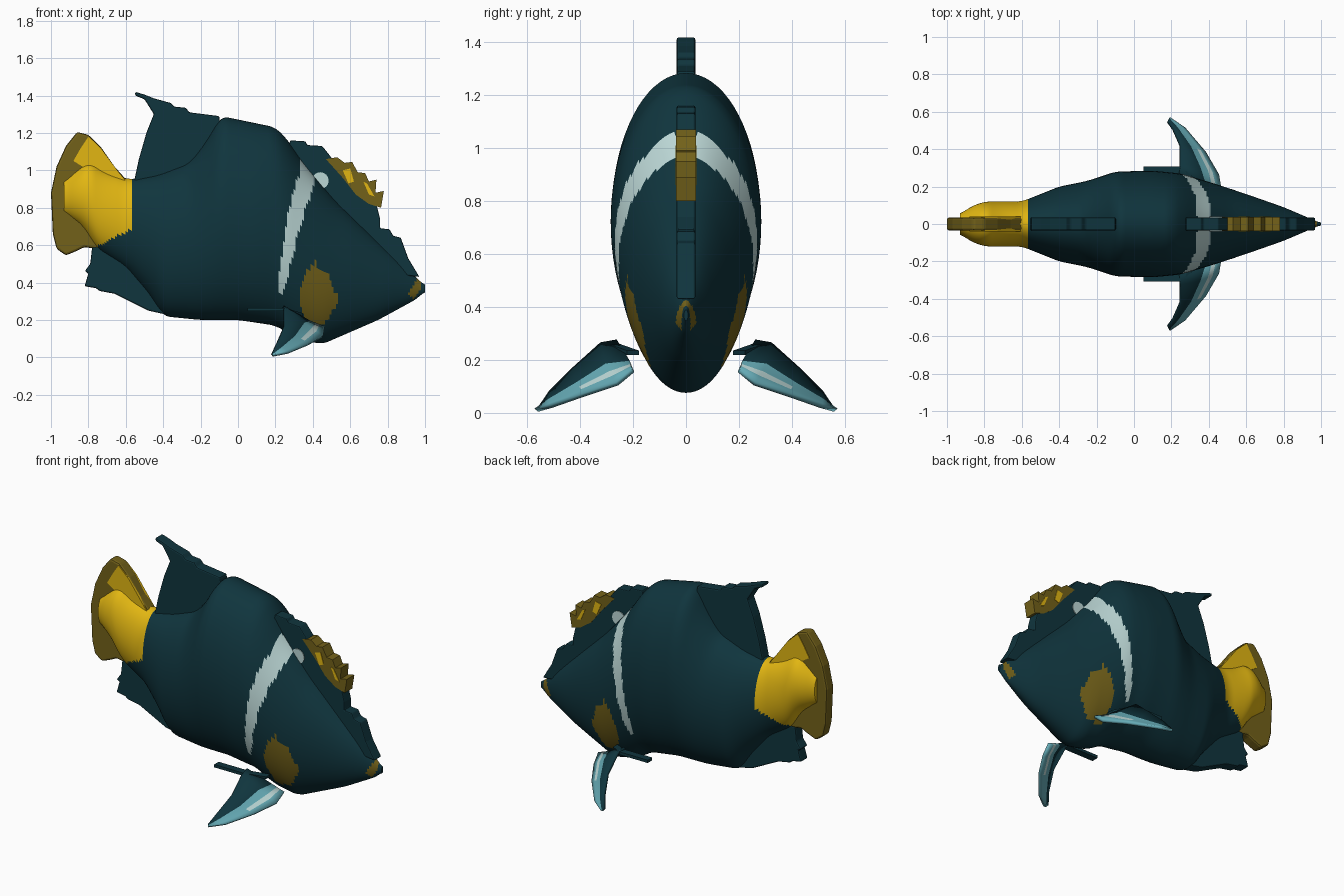
import bpy, bmesh, math
from mathutils import Vector

cube = bpy.data.objects.get("Cube")
if cube:
    bpy.data.objects.remove(cube, do_unlink=True)


def material(name, red, green, blue):
    mat = bpy.data.materials.new(name)
    mat.use_nodes = True
    colour = (red, green, blue, 1)
    mat.diffuse_color = colour
    shader = mat.node_tree.nodes["Principled BSDF"]
    shader.inputs["Base Color"].default_value = colour
    shader.inputs["Roughness"].default_value = .7
    return mat


TEAL = material("dark teal", .005, .035, .047)
YELLOW = material("bright yellow", .76, .47, .006)
OLIVE = material("olive", .17, .12, .01)
PALE = material("pale grey", .5, .68, .67)
BLUE = material("fin blue", .13, .4, .46)


def finish(name, bm, materials, smooth_angle=None):
    """Turn a bmesh into a named object with its materials."""
    bmesh.ops.recalc_face_normals(bm, faces=bm.faces[:])
    mesh = bpy.data.meshes.new(name)
    bm.to_mesh(mesh)
    bm.free()
    for mat in materials:
        mesh.materials.append(mat)
    obj = bpy.data.objects.new(name, mesh)
    bpy.context.collection.objects.link(obj)
    if smooth_angle:
        bpy.ops.object.select_all(action="DESELECT")
        bpy.context.view_layer.objects.active = obj
        obj.select_set(True)
        bpy.ops.object.shade_smooth_by_angle(angle=math.radians(smooth_angle))
    return obj


def plate(name, outline, mat, thickness=.07, bevel=0):
    """Upright slab on the centre plane, from an (x, z) outline."""
    bm = bmesh.new()
    base = bm.faces.new([bm.verts.new((x, -thickness / 2, z)) for x, z in outline])
    grown = bmesh.ops.extrude_face_region(bm, geom=[base])["geom"]
    moved = [item for item in grown if isinstance(item, bmesh.types.BMVert)]
    bmesh.ops.translate(bm, verts=moved, vec=(0, thickness, 0))
    obj = finish(name, bm, [mat])
    if bevel:
        modifier = obj.modifiers.new("soft_edge", "BEVEL")
        modifier.width = bevel
        modifier.segments = 2
    return obj


def sample(profile, x):
    """Linear interpolation along (x, value) pairs."""
    for (xa, a), (xb, b) in zip(profile, profile[1:]):
        if x <= xb:
            return a + (b - a) * max(0, x - xa) / (xb - xa)
    return profile[-1][1]


def soft(profile, x, reach=.03):
    return sum(sample(profile, x + reach * k / 2) for k in range(-2, 3)) / 5


def inside(outline, x, z):
    """Even-odd test for painted regions."""
    hit = False
    for (xa, za), (xb, zb) in zip(outline, outline[1:] + outline[:1]):
        if (za > z) != (zb > z) and x < xa + (xb - xa) * (z - za) / (zb - za):
            hit = not hit
    return hit


# Body profiles: back line, belly line and half width along the length
back = [(-.93, .95), (-.88, .99), (-.8, 1.05), (-.7, .99), (-.58, .95), (-.42, .98),
        (-.26, 1.04), (-.18, 1.14), (-.09, 1.29), (.2, 1.23), (.26, 1.17), (.35, 1.04),
        (.52, .84), (.75, .62), (.9, .48), (1, .38)]
belly = [(-.93, .77), (-.82, .69), (-.76, .58), (-.6, .48), (-.47, .33), (-.4, .22),
         (-.2, .2), (0, .2), (.2, .17), (.32, .1), (.45, .07), (.75, .2), (.97, .32), (1, .36)]
width = [(-.93, .05), (-.88, .09), (-.8, .12), (-.6, .12), (-.5, .16), (-.4, .2),
         (-.25, .23), (-.1, .28), (.1, .285), (.25, .27), (.45, .21), (.6, .16), (.8, .09), (1, .004)]

# Painted regions on the body sides
stripe = [(.34, 1.1), (.33, .99), (.29, .86), (.25, .68), (.21, .35), (.24, .35),
          (.27, .45), (.325, .68), (.37, .82), (.41, .93), (.4, 1.1)]
cheek = [(.41, .51), (.35, .44), (.325, .31), (.36, .17), (.46, .17), (.54, .31), (.48, .44)]
lip = [(.97, .44), (.91, .34), (.94, .31), (.98, .37)]

# Body: elliptical loft from tail root to snout
STATIONS, SIDES = 170, 72
bm = bmesh.new()
rings = []
for i in range(STATIONS + 1):
    x = -.93 + 1.93 * i / STATIONS
    high, low, half = soft(back, x), soft(belly, x), soft(width, x)
    ring = []
    for k in range(SIDES):
        angle = math.tau * k / SIDES
        ring.append(bm.verts.new((x, half * math.cos(angle),
                                  (high + low) / 2 + (high - low) / 2 * math.sin(angle))))
    rings.append(ring)
for a, b in zip(rings, rings[1:]):
    for k in range(SIDES):
        j = (k + 1) % SIDES
        bm.faces.new((a[k], a[j], b[j], b[k]))
bm.faces.new(rings[0])
bm.faces.new(rings[-1])
for face in bm.faces:
    x, _, z = face.calc_center_median()
    if x < -.57 and z > .67 + .5 * (x + .6):
        face.material_index = 1
    elif inside(cheek, x, z) or inside(lip, x, z):
        face.material_index = 2
    elif inside(stripe, x, z):
        face.material_index = 3
finish("body", bm, [TEAL, YELLOW, OLIVE, PALE], 50)

# Fins along the centre plane
plate("rear_dorsal_fin", [(-.56, .92), (-.53, 1.06), (-.49, 1.2), (-.45, 1.3), (-.5, 1.38),
      (-.55, 1.4), (-.55, 1.42), (-.5, 1.405), (-.45, 1.385), (-.36, 1.36), (-.34, 1.34),
      (-.28, 1.335), (-.26, 1.31), (-.1, 1.29), (-.08, 1.1), (-.3, .9)], TEAL, bevel=.008)
plate("front_dorsal_fin", [(.28, 1.16), (.36, 1.155), (.37, 1.135), (.45, 1.13), (.49, 1.08),
      (.55, 1), (.65, .89), (.74, .82), (.76, .74), (.76, .69), (.81, .685), (.83, .65),
      (.87, .64), (.91, .53), (.97, .43), (.8, .45), (.5, .7), (.25, 1.05)], TEAL, bevel=.006)
plate("anal_fin", [(-.39, .23), (-.48, .25), (-.58, .3), (-.66, .34), (-.74, .355), (-.76, .37),
      (-.82, .38), (-.8, .45), (-.82, .46), (-.79, .5), (-.78, .59), (-.6, .6), (-.4, .4)],
      TEAL, bevel=.008)

# Jagged crest with bright flecks
plate("crest", [(.47, 1.06), (.53, 1.07), (.57, 1.04), (.61, 1.045), (.64, .99), (.68, .985),
      (.7, .94), (.74, .95), (.735, .88), (.78, .89), (.765, .8), (.7, .82), (.63, .87),
      (.56, .96)], OLIVE, .074)
flecks = [[(.56, 1), (.6, 1.01), (.62, .94), (.59, .93)], [(.67, .94), (.69, .93), (.73, .86), (.7, .87)]]
for number, outline in enumerate(flecks):
    plate(f"crest_fleck_{number + 1}", outline, YELLOW, .08)

# Pale spot beside the stripe
plate("crest_spot", [(.44 + .045 * math.cos(math.tau * k / 16), .945 + .045 * math.sin(math.tau * k / 16))
      for k in range(16)], PALE, .078)

# Tail fin with its bright upper wedge
plate("tail_fin", [(-.58, .93), (-.66, 1.02), (-.73, 1.12), (-.8, 1.19), (-.86, 1.205), (-.92, 1.13),
      (-.97, 1.02), (-1, .88), (-.99, .66), (-.97, .58), (-.92, .545), (-.86, .57), (-.82, .59),
      (-.76, .58), (-.62, .66)], OLIVE, bevel=.012)
plate("tail_fin_wedge", [(-.6, .94), (-.66, 1.02), (-.73, 1.115), (-.8, 1.18), (-.84, 1.12),
      (-.88, 1.05), (-.8, 1)], YELLOW, .078)

# Paired side fins: front, middle and rear edges from root to tip
front = [Vector(p) for p in ((.46, .2, .16), (.45, .26, .11), (.38, .38, .07), (.27, .51, .025), (.19, .565, .01))]
middle = [Vector(p) for p in ((.38, .21, .19), (.35, .3, .18), (.3, .41, .11), (.23, .51, .05), (.185, .56, .015))]
rear = [Vector(p) for p in ((.24, .26, .27), (.25, .32, .26), (.25, .42, .17), (.21, .51, .08), (.18, .55, .02))]
bar = [(.05, .285, .265), (.25, .285, .265), (.35, .2, .235)]

for side, sign in (("left", 1), ("right", -1)):
    bm = bmesh.new()
    rows = [front] + [[f.lerp(m, t) for f, m in zip(front, middle)] for t in (.35, .6, 1)] + [rear]
    grid = [[bm.verts.new((p.x, sign * p.y, p.z)) for p in row] for row in rows]
    for r in range(len(grid) - 1):
        for c in range(len(front) - 1):
            face = bm.faces.new((grid[r][c], grid[r][c + 1], grid[r + 1][c + 1], grid[r + 1][c]))
            pale = r == 1 and c < 2
            face.material_index = 2 if pale else 0 if r == 3 else 1
    fin = finish(side + "_side_fin", bm, [TEAL, BLUE, PALE], 40)
    solid = fin.modifiers.new("thickness", "SOLIDIFY")
    solid.thickness = .018
    solid.offset = 0

    # Thin strut that carries the fin
    bm = bmesh.new()
    inner = [bm.verts.new((x, sign * (y - .022), z)) for x, y, z in bar]
    outer = [bm.verts.new((x, sign * (y + .022), z)) for x, y, z in bar]
    for k in range(len(bar) - 1):
        bm.faces.new((inner[k], inner[k + 1], outer[k + 1], outer[k]))
    strut = finish(side + "_fin_strut", bm, [TEAL])
    strut.modifiers.new("thickness", "SOLIDIFY").thickness = .018
